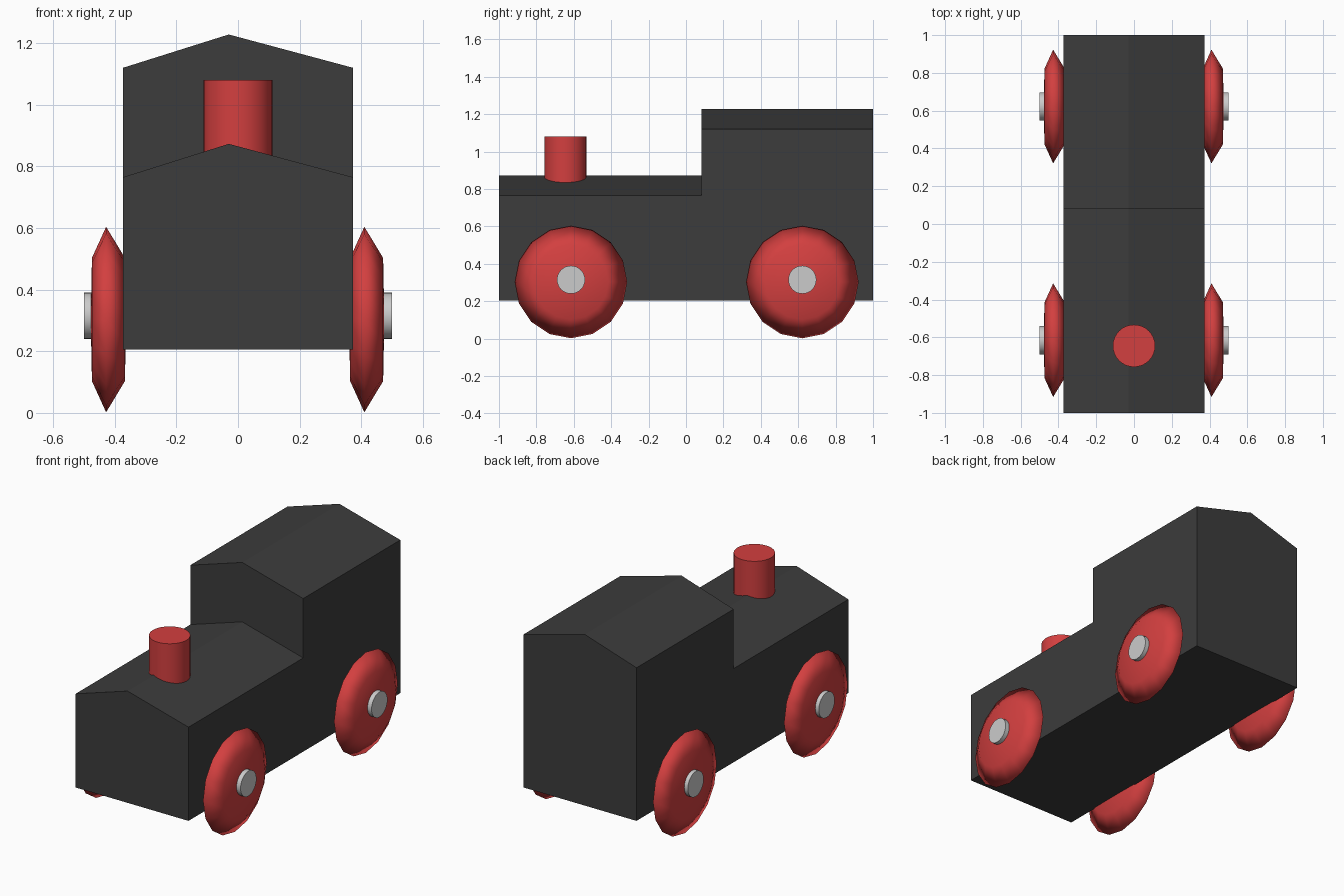
import bpy, bmesh, math
from mathutils import Vector

if "Cube" in bpy.data.objects:
    bpy.data.objects.remove(bpy.data.objects["Cube"])


def material(name, rgb):
    m = bpy.data.materials.new(name)
    m.diffuse_color = (*rgb, 1)
    m.use_nodes = True
    m.node_tree.nodes["Principled BSDF"].inputs["Base Color"].default_value = m.diffuse_color
    return m


black = material("black_paint", (0.045, 0.045, 0.045))
red = material("red_paint", (0.65, 0.05, 0.05))


def finish(name, bm, mat=None, smooth_angle=None):
    bmesh.ops.recalc_face_normals(bm, faces=bm.faces)
    me = bpy.data.meshes.new(name)
    bm.to_mesh(me)
    bm.free()
    ob = bpy.data.objects.new(name, me)
    bpy.context.collection.objects.link(ob)
    if mat:
        me.materials.append(mat)
    if smooth_angle:
        bpy.ops.object.select_all(action='DESELECT')
        ob.select_set(True)
        bpy.context.view_layer.objects.active = ob
        bpy.ops.object.shade_smooth_by_angle(angle=math.radians(smooth_angle))
    return ob


# Body: gabled section lofted along y, rear roof pulled up to form the cab
section = [(-0.373, 0.205), (0.373, 0.205), (0.373, 0.765), (-0.03, 0.873), (-0.373, 0.765)]
bm = bmesh.new()
rings = [[bm.verts.new((x, y, z)) for x, z in section] for y in (-1, 0.083, 1)]
rear_roof = []
for r, (a, b) in enumerate(zip(rings, rings[1:])):
    for i in range(5):
        j = (i + 1) % 5
        f = bm.faces.new((a[i], a[j], b[j], b[i]))
        if r == 1 and i in (2, 3):
            rear_roof.append(f)
bm.faces.new(rings[0])
bm.faces.new(rings[2][::-1])
bmesh.ops.recalc_face_normals(bm, faces=bm.faces)
out = bmesh.ops.extrude_face_region(bm, geom=rear_roof)
raised = [g for g in out["geom"] if isinstance(g, bmesh.types.BMVert)]
bmesh.ops.translate(bm, verts=raised, vec=(0, 0, 0.355))
old = [f for f in rear_roof if f.is_valid]
if old:
    bmesh.ops.delete(bm, geom=old, context='FACES')
finish("body", bm, black)


# Wheels: lathed profile (x offset, radius) around the x axis
def wheel(name, x, y):
    bm = bmesh.new()
    profile = [(-0.05, 0), (-0.046, 0.2), (0, 0.301), (0.061, 0.2), (0.065, 0)]
    vs = [bm.verts.new((dx, 0, r)) for dx, r in profile]
    es = [bm.edges.new(p) for p in zip(vs, vs[1:])]
    bmesh.ops.spin(bm, geom=vs + es, cent=(0, 0, 0), axis=(1, 0, 0),
                   angle=math.tau, steps=16)
    bmesh.ops.remove_doubles(bm, verts=bm.verts, dist=0.0005)
    bmesh.ops.translate(bm, verts=bm.verts, vec=(x, y, 0.303))
    finish(name, bm, red, 179)


def cylinder(name, loc, radius, depth, along_x=False, mat=None):
    bm = bmesh.new()
    bmesh.ops.create_cone(bm, cap_ends=True, segments=32, radius1=radius,
                          radius2=radius, depth=depth)
    ob = finish(name, bm, mat, 30)
    ob.location = Vector(loc)
    if along_x:
        ob.rotation_euler.y = math.pi / 2


for end, y in (("front", -0.615), ("rear", 0.622)):
    cylinder(end + "_axle", (0, y, 0.315), 0.075, 1.0, along_x=True)
    wheel(end + "_left_wheel", -0.428, y)
    wheel(end + "_right_wheel", 0.41, y)

# Chimney
cylinder("chimney", (0, -0.645, 0.94), 0.112, 0.28, mat=red)
